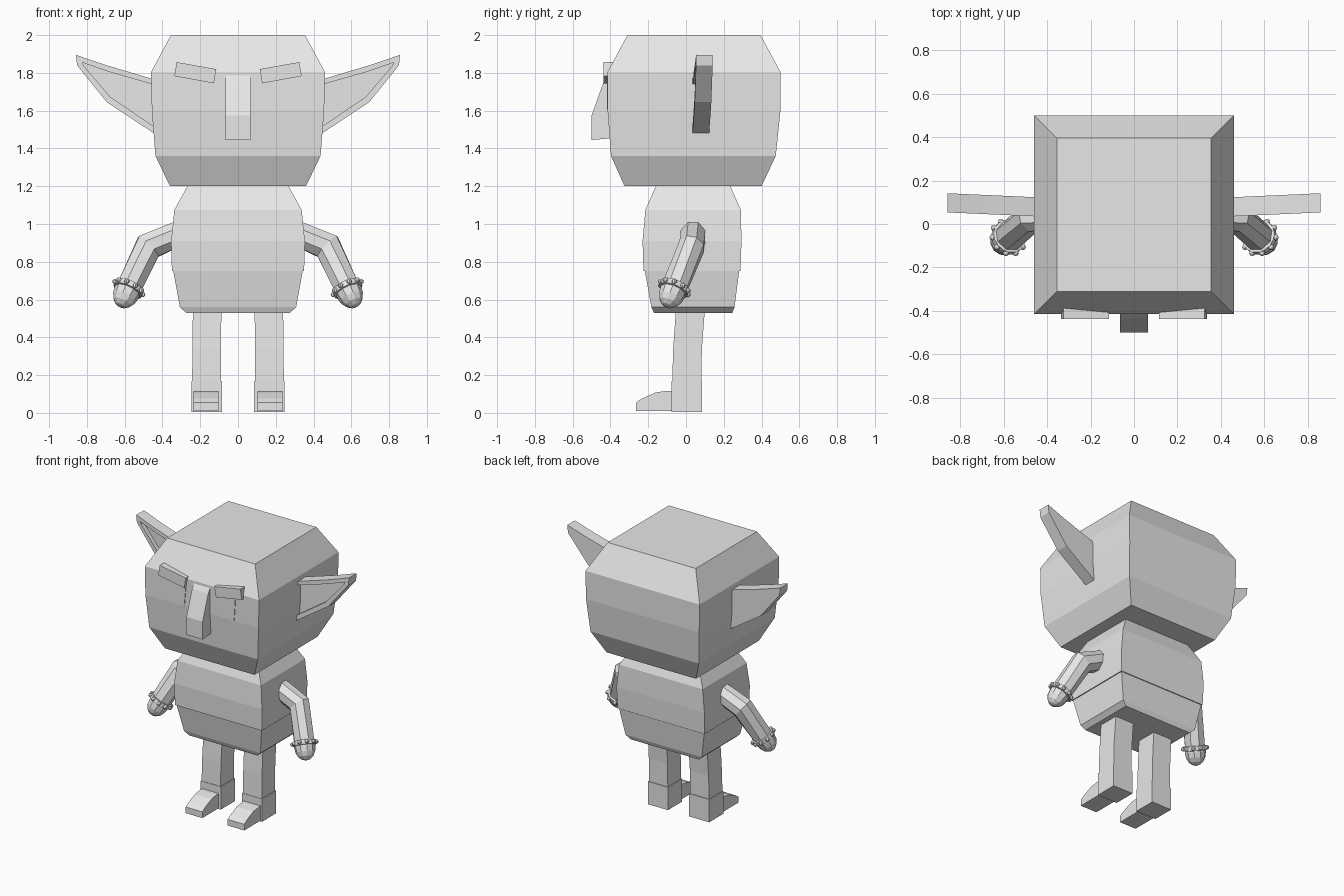
import bpy, bmesh, math
from mathutils import Vector, Matrix

if "Cube" in bpy.data.objects:
    bpy.data.objects.remove(bpy.data.objects["Cube"])

grey = bpy.data.materials.new("plain_grey")
grey.diffuse_color = (0.8, 0.8, 0.8, 1)
grey.use_nodes = True
grey.node_tree.nodes["Principled BSDF"].inputs["Base Color"].default_value = grey.diffuse_color


def finish(name, bm, mirror=False):
    """Turn a bmesh into a flat shaded object, optionally mirrored across x."""
    bmesh.ops.recalc_face_normals(bm, faces=bm.faces[:])
    me = bpy.data.meshes.new(name)
    bm.to_mesh(me)
    bm.free()
    me.materials.append(grey)
    ob = bpy.data.objects.new(name, me)
    bpy.context.collection.objects.link(ob)
    if mirror:
        ob.modifiers.new("mirror", 'MIRROR')
    return ob


def add_loft(bm, rings, caps=True):
    """Skin a list of equally long point rings."""
    loops = [[bm.verts.new(p) for p in r] for r in rings]
    n = len(loops[0])
    for a, b in zip(loops, loops[1:]):
        for i in range(n):
            j = (i + 1) % n
            bm.faces.new((a[i], a[j], b[j], b[i]))
    if caps:
        bm.faces.new(loops[0])
        bm.faces.new(loops[-1])


def loft(name, rings, mirror=False):
    bm = bmesh.new()
    add_loft(bm, rings)
    return finish(name, bm, mirror)


def rect(z, x0, x1, y0, y1):
    return [(x0, y0, z), (x1, y0, z), (x1, y1, z), (x0, y1, z)]


def stack(name, rows):
    """Boxy body from rows of height, half width, front y, back y."""
    return loft(name, [rect(z, -w, w, f, b) for z, w, f, b in rows])


def side_profile(name, pts, x0, x1, mirror=False):
    return loft(name, [[(x, y, z) for y, z in pts] for x in (x0, x1)], mirror)


def front_plate(name, pts, y0, y1, mirror=False):
    return loft(name, [[(x, y, z) for x, z in pts] for y in (y0, y1)], mirror)


# Head and body
stack("head", [(1.20, .36, -.325, .40), (1.36, .437, -.397, .475),
               (1.60, .456, -.415, .50), (1.805, .46, -.415, .50),
               (2.0, .355, -.31, .395)])
stack("shirt", [(.752, .35, -.225, .288), (.91, .354, -.23, .294),
                (1.075, .337, -.215, .29), (1.20, .268, -.16, .235),
                (1.23, .25, -.145, .22)])
stack("trousers", [(.53, .275, -.17, .245), (.56, .308, -.183, .257),
                   (.758, .344, -.219, .282)])

# Nose, eyebrows and eyes
side_profile("nose", [(-.38, 1.455), (-.50, 1.445), (-.50, 1.575),
                      (-.435, 1.755), (-.415, 1.787), (-.38, 1.787)], -.065, .065)
front_plate("eyebrow", [(.115, 1.82), (.325, 1.857), (.337, 1.783), (.128, 1.745)],
            -.437, -.38, True)
front_plate("eye", [(.125, 1.77), (.272, 1.77), (.262, 1.605), (.14, 1.605)],
            -.419, -.412, True)

# Ears: thick plate with a hollow sunk into its front
outer = [(.40, 1.785), (.46, 1.77), (.695, 1.84), (.858, 1.895),
         (.852, 1.84), (.695, 1.645), (.46, 1.49), (.40, 1.45)]
inner = [(.40, 1.76), (.46, 1.742), (.69, 1.808), (.825, 1.855),
         (.815, 1.835), (.675, 1.672), (.46, 1.527), (.40, 1.487)]


def slant(x):
    return .035 + .045 * (x - .45)


loft("ear", [[(x, slant(x) + .088, z) for x, z in outer],
             [(x, slant(x), z) for x, z in outer],
             [(x, slant(x), z) for x, z in inner],
             [(x, slant(x) + .03, z) for x, z in inner]], True)

# Legs, boots and toes
loft("leg", [rect(.16, .09, .243, -.073, .081), rect(.34, .09, .241, -.068, .084),
             rect(.55, .088, .239, -.053, .10)], True)
loft("boot", [rect(z, .085, .247, -.076, .086) for z in (.004, .17)], True)
side_profile("toe", [(-.06, .01), (-.265, .01), (-.265, .055), (-.235, .075),
                     (-.16, .108), (-.10, .117), (-.06, .117)], .102, .236, True)


def circle(center, axis, r, n, stretch=None):
    """Ring of n points around an axis; stretch widens it at a bend."""
    axis = axis.normalized()
    u = Vector((0, 1, 0)) - axis * axis.y
    u.normalize()
    v = axis.cross(u)
    k = stretch or 1
    return [center + u * r * math.cos(t) + v * r * k * math.sin(t)
            for t in [(i + .5) * math.tau / n for i in range(n)]]


# Arms: bent tube from shoulder to wrist
shoulder, elbow, wrist = Vector((.28, .04, .965)), Vector((.475, .03, .88)), Vector((.576, -.06, .665))
upper, fore = (elbow - shoulder).normalized(), (wrist - elbow).normalized()
loft("arm", [circle(shoulder, upper, .07, 8), circle(elbow, upper + fore, .071, 8, 1.12),
             circle(wrist, fore, .071, 8)], True)

# Cuff band and its round studs
cuff = wrist + fore * .005
loft("cuff", [circle(cuff + fore * d, fore, r, 16)
              for d, r in ((-.017, .07), (-.015, .08), (.015, .08), (.017, .07))], True)
bm = bmesh.new()
for p in circle(cuff, fore, .081, 10):
    bmesh.ops.create_uvsphere(bm, u_segments=8, v_segments=6, radius=.014,
                              matrix=Matrix.Translation(p))
finish("cuff_studs", bm, True)

# Rounded hand pointing along the forearm
bm = bmesh.new()
turn = fore.to_track_quat('Z', 'Y').to_matrix().to_4x4()
bmesh.ops.create_uvsphere(bm, u_segments=10, v_segments=8, radius=1,
                          matrix=Matrix.Translation(wrist + fore * .03) @ turn
                          @ Matrix.Diagonal((.071, .071, .092, 1)))
finish("hand", bm, True)
